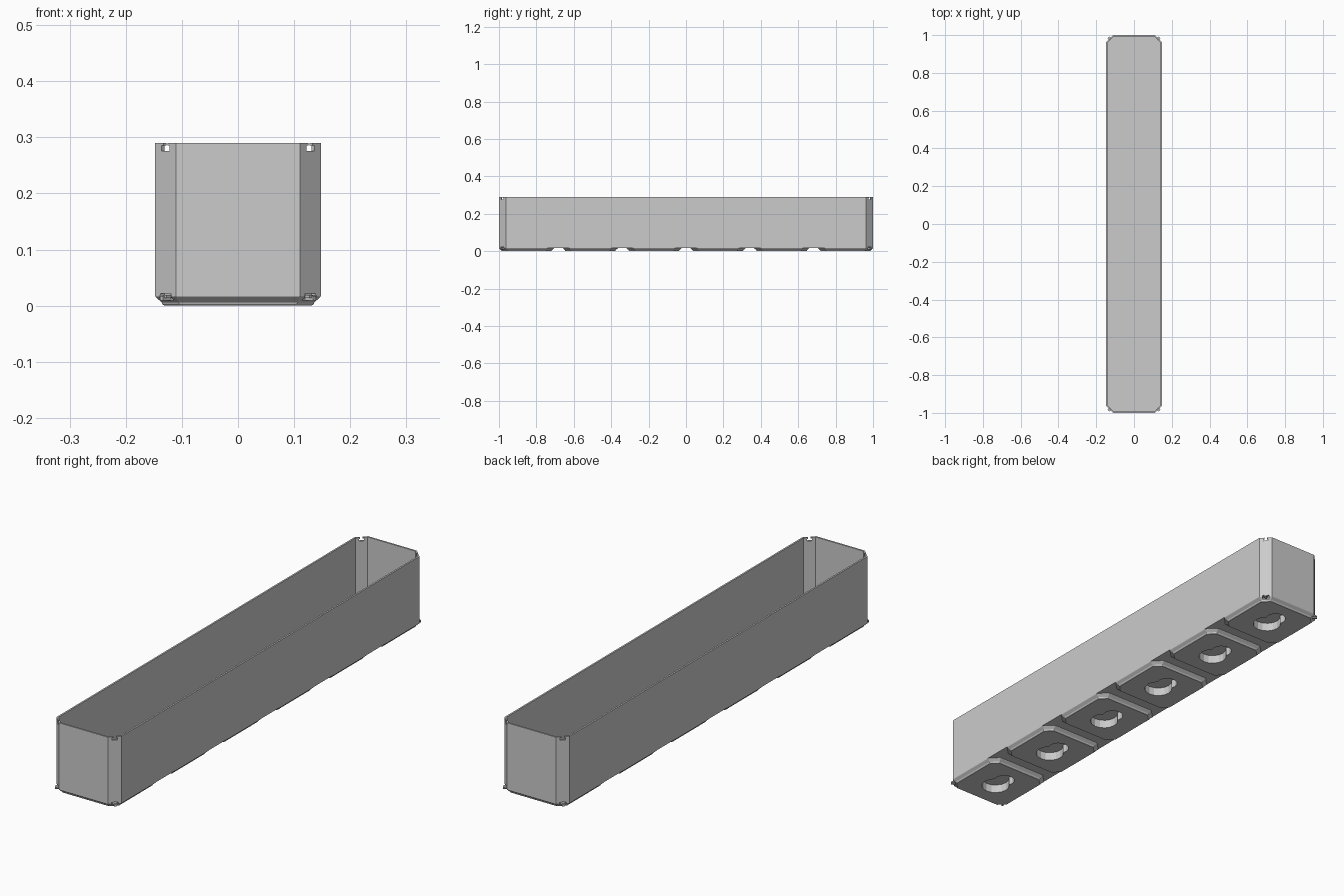
import bpy, bmesh, math
from mathutils import Matrix, Vector

cube = bpy.data.objects.get("Cube")
if cube:
    bpy.data.objects.remove(cube, do_unlink=True)

HALF_W, HALF_L, HEIGHT = 0.1475, 1.0, 0.29
CHAMFER, WALL, FLOOR, BASE = 0.037, 0.007, 0.042, 0.017
CELLS = 6
PITCH = (HALF_L - HALF_W) * 2 / (CELLS - 1)

grey = bpy.data.materials.new("light_grey")
grey.use_nodes = True
COLOUR = (0.6, 0.6, 0.6, 1)
grey.diffuse_color = COLOUR
grey.node_tree.nodes["Principled BSDF"].inputs["Base Color"].default_value = COLOUR


def octagon(hx, hy, inset):
    """Rectangle with chamfered corners, offset evenly inwards."""
    c = CHAMFER - inset * (2 - math.sqrt(2))
    x, y = hx - inset, hy - inset
    return [(x, c - y), (x, y - c), (x - c, y), (c - x, y),
            (-x, y - c), (-x, c - y), (c - x, -y), (x - c, -y)]


def new_object(name, bm):
    bmesh.ops.recalc_face_normals(bm, faces=bm.faces)
    mesh = bpy.data.meshes.new(name)
    bm.to_mesh(mesh)
    bm.free()
    mesh.materials.append(grey)
    obj = bpy.data.objects.new(name, mesh)
    bpy.context.collection.objects.link(obj)
    return obj


def loft(name, hx, hy, rings, centre_y=0):
    """Skin a closed solid through (inset, z) rings."""
    bm = bmesh.new()
    loops = [[bm.verts.new((x, y + centre_y, z)) for x, y in octagon(hx, hy, d)]
             for d, z in rings]
    for a, b in zip(loops, loops[1:]):
        for i in range(8):
            j = (i + 1) % 8
            bm.faces.new((a[i], a[j], b[j], b[i]))
    bm.faces.new(loops[0])
    bm.faces.new(loops[-1])
    return new_object(name, bm)


def box(bm, corner, width, depth, z0, z1):
    """Box centred on a corner chamfer and turned to face it."""
    sx, sy = corner
    pos = Vector((sx * (HALF_W - CHAMFER / 2), sy * (HALF_L - CHAMFER / 2), (z0 + z1) / 2))
    turn = Matrix.Rotation(math.atan2(sy, sx), 4, 'Z')
    size = Matrix.Diagonal((depth, width, z1 - z0, 1))
    bmesh.ops.create_cube(bm, size=1, matrix=Matrix.Translation(pos) @ turn @ size)


def cutter(name, bm):
    obj = new_object(name, bm)
    obj.hide_render = True
    return obj


CORNERS = [(sx, sy) for sx in (-1, 1) for sy in (-1, 1)]
CENTRES = [(i - (CELLS - 1) / 2) * PITCH for i in range(CELLS)]

# Open tray and the feet beneath it
tray = loft("tray_body", HALF_W, HALF_L,
            [(0, BASE), (0, HEIGHT), (WALL, HEIGHT), (WALL, FLOOR)])
feet = [loft(f"foot_{i + 1}", HALF_W, HALF_W,
             [(0.016, 0), (0.0125, 0.003), (0.0115, 0.006), (0.001, 0.015), (0, BASE)], y)
        for i, y in enumerate(CENTRES)]

# Cutters: keyhole sockets, T slots in the rim, recesses at the lower corners
cutters = []
for name, radius, shift in (("socket_round", 0.055, -0.018), ("socket_neck", 0.04, 0.038)):
    bm = bmesh.new()
    for y in CENTRES:
        bmesh.ops.create_cone(bm, cap_ends=True, segments=16, radius1=radius, radius2=radius,
                              depth=0.07, matrix=Matrix.Translation((0, y + shift, 0)))
    cutters.append(cutter(name, bm))
for name, width, depth, z0, z1 in (("slot_neck", 0.01, 0.06, 0.28, 0.3),
                                   ("slot_head", 0.02, 0.06, 0.276, 0.285),
                                   ("lower_recess", 0.026, 0.02, 0.009, 0.022)):
    bm = bmesh.new()
    for corner in CORNERS:
        box(bm, corner, width, depth, z0, z1)
    cutters.append(cutter(name, bm))

for obj in [tray] + feet:
    for tool in cutters:
        if obj is not tray and tool.name.startswith("slot"):
            continue
        mod = obj.modifiers.new(tool.name, 'BOOLEAN')
        mod.object, mod.operation, mod.solver = tool, 'DIFFERENCE', 'EXACT'

# Bake the cuts, then drop the cutters
bpy.context.view_layer.update()
graph = bpy.context.evaluated_depsgraph_get()
for obj in [tray] + feet:
    baked = bpy.data.meshes.new_from_object(obj.evaluated_get(graph))
    obj.modifiers.clear()
    obj.data = baked
for tool in cutters:
    bpy.data.objects.remove(tool, do_unlink=True)

# T-shaped tabs inside the lower recesses
bm = bmesh.new()
for corner in CORNERS:
    box(bm, corner, 0.008, 0.02, 0.009, 0.017)
    box(bm, corner, 0.018, 0.014, 0.014, 0.019)
new_object("corner_tabs", bm)
